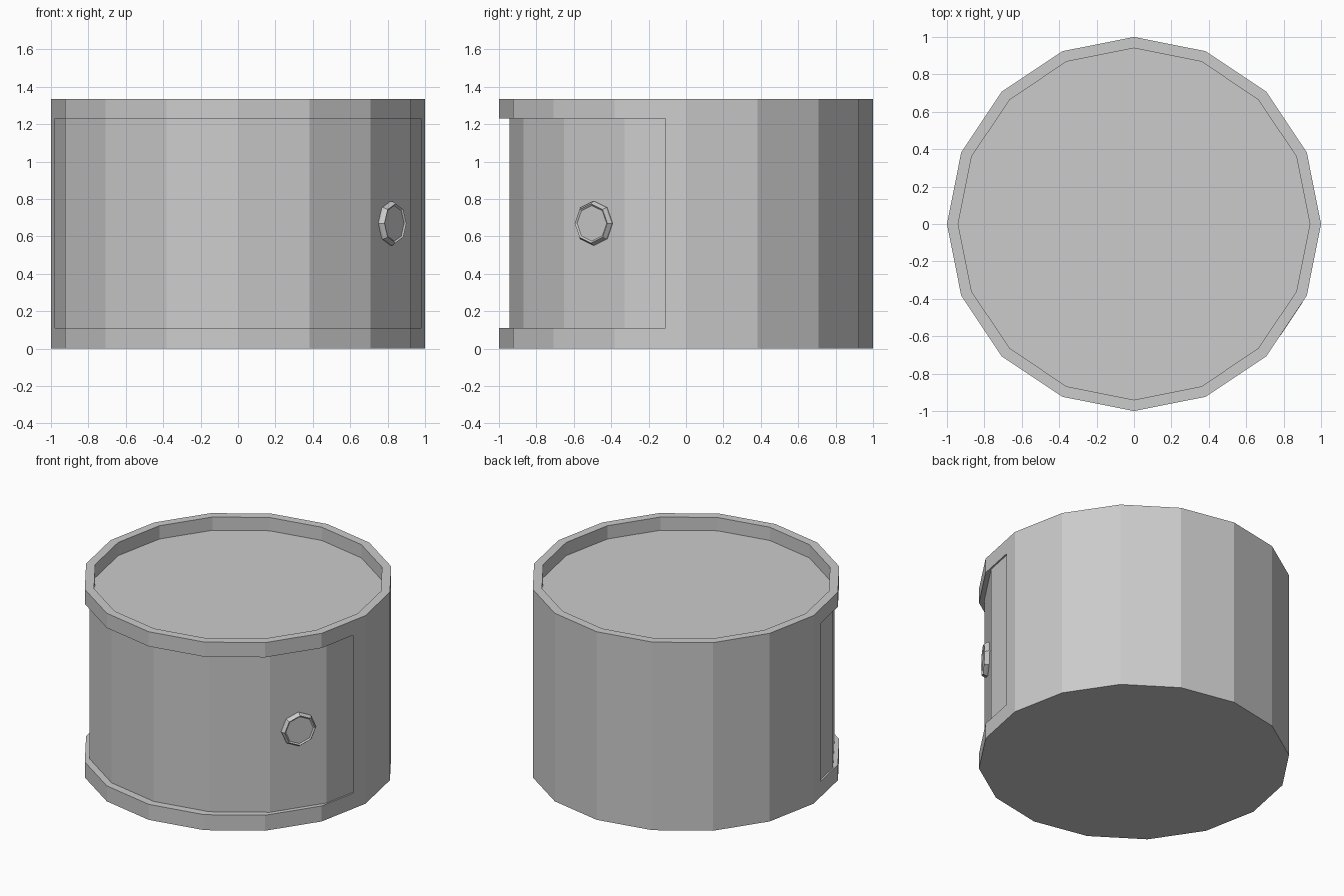
import bpy, bmesh, math
from mathutils import Matrix, Vector

HEIGHT = 1.334
SIDES = 16
RECESS = Vector((0, 0.055, 0))

cube = bpy.data.objects.get("Cube")
if cube:
    bpy.data.objects.remove(cube, do_unlink=True)

grey = bpy.data.materials.new("plain grey")
grey.use_nodes = True
grey.diffuse_color = (0.6, 0.6, 0.6, 1)
grey.node_tree.nodes["Principled BSDF"].inputs["Base Color"].default_value = (0.6, 0.6, 0.6, 1)


def finish(bm, name):
    bmesh.ops.recalc_face_normals(bm, faces=bm.faces)
    mesh = bpy.data.meshes.new(name)
    bm.to_mesh(mesh)
    bm.free()
    mesh.materials.append(grey)
    obj = bpy.data.objects.new(name, mesh)
    bpy.context.collection.objects.link(obj)
    return obj


def push(bm, faces, offset):
    """Extrude a face region, move it by the offset and drop the old faces."""
    made = bmesh.ops.extrude_face_region(bm, geom=faces)["geom"]
    verts = [g for g in made if isinstance(g, bmesh.types.BMVert)]
    bmesh.ops.translate(bm, verts=verts, vec=offset)
    bmesh.ops.delete(bm, geom=[f for f in faces if f.is_valid], context='FACES')


def cut(bm, faces, point, normal):
    """Split only the given faces along a plane."""
    geom = set(faces)
    for f in faces:
        geom.update(f.edges)
        geom.update(f.verts)
    bmesh.ops.bisect_plane(bm, geom=list(geom), dist=1e-5, plane_co=point, plane_no=normal)


def side_faces(bm):
    return [f for f in bm.faces if abs(f.normal.z) < 0.5]


def front_faces(bm):
    return [f for f in side_faces(bm) if f.calc_center_median().y < -0.11]


# Drum body
bm = bmesh.new()
bmesh.ops.create_cone(bm, cap_ends=True, segments=SIDES, radius1=1, radius2=1,
                      depth=HEIGHT, matrix=Matrix.Translation((0, 0, HEIGHT / 2)))
bm.normal_update()

# Raised rim around a sunken top
top = [f for f in bm.faces if f.normal.z > 0.9]
bmesh.ops.inset_region(bm, faces=top, thickness=0.06 * math.cos(math.pi / SIDES),
                       use_even_offset=True)
push(bm, top, Vector((0, 0, -0.094)))
bm.normal_update()

# Front door panel, pushed straight back into the outer wall
def outer(faces):
    return [f for f in faces if min(v.co.xy.length for v in f.verts) > 0.96]


cut(bm, outer(side_faces(bm)), (0, -0.11, 0), (0, 1, 0))
for z in (0.11, 1.23):
    bm.normal_update()
    cut(bm, outer(front_faces(bm)), (0, 0, z), (0, 0, 1))
bm.normal_update()
door = [f for f in outer(front_faces(bm)) if 0.11 < f.calc_center_median().z < 1.23]
push(bm, door, RECESS)
finish(bm, "cabinet_body")

# Eight-sided door knob with a shallow dish
bm = bmesh.new()
rings = []
for radius, height in ((0.118, -0.005), (0.118, 0.012), (0.105, 0.032), (0.095, 0.024)):
    rings.append([bm.verts.new((radius * math.cos(i * math.pi / 4),
                                radius * math.sin(i * math.pi / 4), height))
                  for i in range(8)])
for low, high in zip(rings, rings[1:]):
    for i in range(8):
        j = (i + 1) % 8
        bm.faces.new((low[i], low[j], high[j], high[i]))
bm.faces.new(rings[-1])
bm.faces.new(rings[0][::-1])
knob = finish(bm, "door_knob")

# Stand the knob on the middle of its door facet
angle = math.radians(-33.75)
facing = Vector((math.cos(angle), math.sin(angle), 0))
knob.location = facing * math.cos(math.pi / SIDES) + RECESS + Vector((0, 0, 0.67))
knob.rotation_euler = (0, math.pi / 2, angle)
